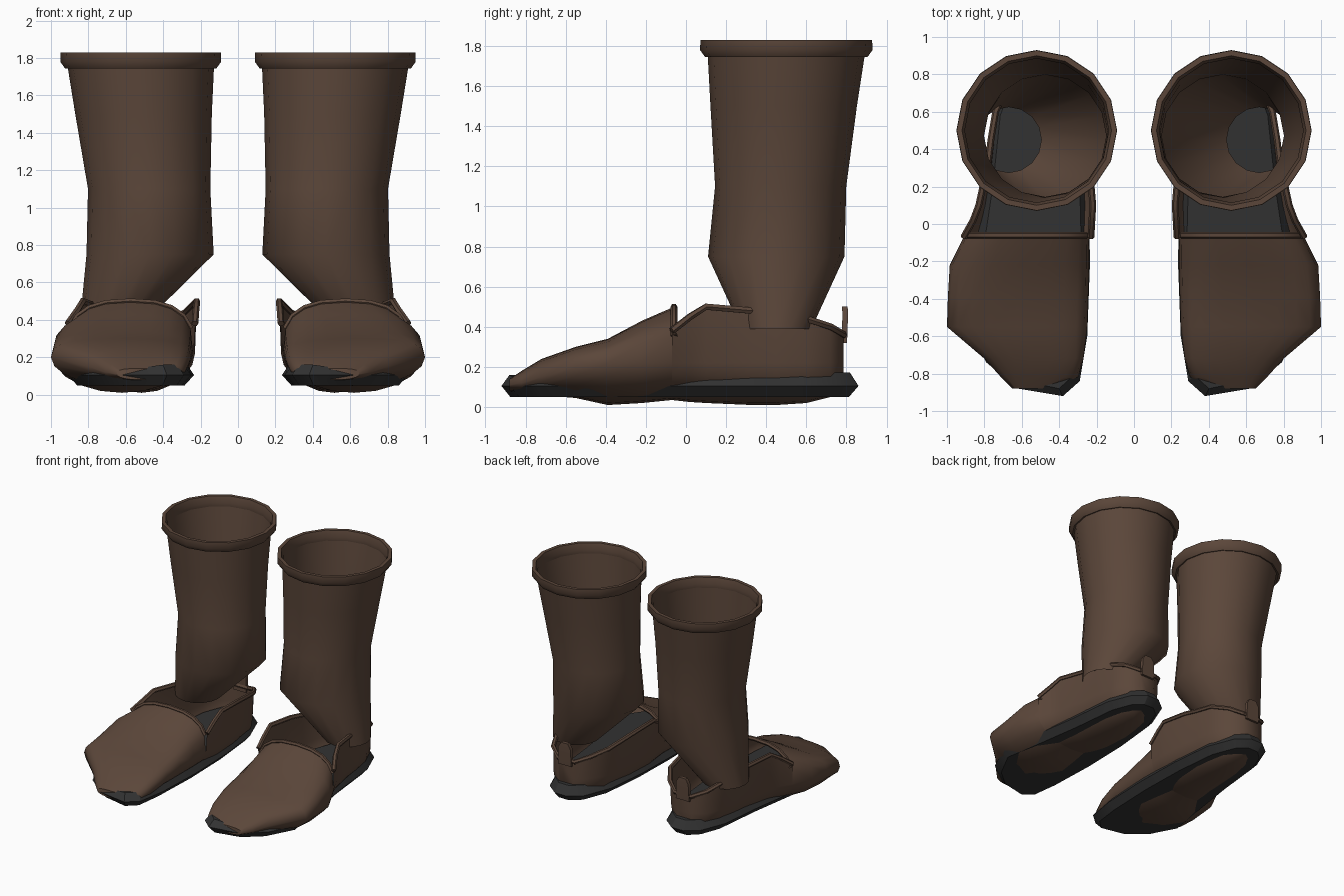
import bpy, bmesh, math
from mathutils import Vector

if "Cube" in bpy.data.objects:
    bpy.data.objects.remove(bpy.data.objects["Cube"])


def material(name, rgb):
    m = bpy.data.materials.new(name)
    m.diffuse_color = (*rgb, 1)
    m.use_nodes = True
    m.node_tree.nodes["Principled BSDF"].inputs["Base Color"].default_value = m.diffuse_color
    return m


BROWN = material("brown leather", (0.105, 0.062, 0.042))
GRAY = material("dark rubber", (0.032, 0.032, 0.032))


def loft(name, rings, mat, closed=True, caps=(), angle=40, wrap=False, flip=False):
    """Skin a list of rings, then mirror the part to the other foot."""
    bm = bmesh.new()
    vs = [[bm.verts.new(p) for p in r] for r in rings]
    n = len(rings[0])
    pairs = list(zip(vs, vs[1:])) + ([(vs[-1], vs[0])] if wrap else [])
    for a, b in pairs:
        for i in range(n if closed else n - 1):
            j = (i + 1) % n
            bm.faces.new((a[i], a[j], b[j], b[i]))
    for k in caps:
        bm.faces.new(vs[k])
    bmesh.ops.recalc_face_normals(bm, faces=bm.faces)
    if flip:
        bmesh.ops.reverse_faces(bm, faces=bm.faces)
    me = bpy.data.meshes.new(name)
    bm.to_mesh(me)
    bm.free()
    me.materials.append(mat)
    ob = bpy.data.objects.new(name, me)
    bpy.context.collection.objects.link(ob)
    bpy.context.view_layer.objects.active = ob
    ob.select_set(True)
    bpy.ops.object.shade_smooth_by_angle(angle=math.radians(angle))
    ob.select_set(False)
    mod = ob.modifiers.new("other foot", 'MIRROR')
    mod.use_mirror_merge = False
    return ob


def circle(cx, cy, r, z, n=16):
    return [(cx + r * math.cos(2 * math.pi * i / n), cy + r * math.sin(2 * math.pi * i / n), z)
            for i in range(n)]


def tube(name, path, r, mat):
    pts = [Vector(p) for p in path]
    rings = []
    for i, p in enumerate(pts):
        d = (pts[min(i + 1, len(pts) - 1)] - pts[max(i - 1, 0)]).normalized()
        side = d.cross(Vector((0, 0, 1))).normalized()
        up = side.cross(d)
        rings.append([p + r * (math.cos(a) * side + math.sin(a) * up)
                      for a in (k * math.pi / 3 for k in range(6))])
    loft(name, rings, mat, caps=(0, -1))


def spow(v, e):
    return math.copysign(abs(v) ** e, v)


# Leg shaft: flared tube that tapers towards the outer ankle
shaft = [(0.67, 0.45, 0.175, 0.39), (0.47, 0.45, 0.34, 0.75), (0.475, 0.472, 0.327, 1.1),
         (0.505, 0.487, 0.365, 1.5), (0.52, 0.5, 0.392, 1.76)]
loft("leg_shaft", [circle(*s) for s in shaft], BROWN, angle=60)

# Thick cuff round the top
cuff = [(0.388, 1.75), (0.405, 1.745), (0.43, 1.78), (0.428, 1.83), (0.40, 1.83), (0.385, 1.78)]
loft("top_cuff", [circle(0.52, 0.5, r, z) for r, z in cuff], BROWN, wrap=True)

# Vamp: closed sections from the toe to the instep
# y, inner x, outer x, widest z, top z, bottom z
vamp = [(-0.88, 0.42, 0.65, 0.11, 0.14, 0.08), (-0.82, 0.30, 0.71, 0.12, 0.18, 0.07),
        (-0.72, 0.27, 0.80, 0.15, 0.24, 0.06), (-0.55, 0.25, 1.0, 0.20, 0.30, 0.045),
        (-0.39, 0.245, 0.995, 0.22, 0.34, 0.01), (-0.22, 0.24, 0.985, 0.22, 0.43, 0.02),
        (-0.07, 0.24, 0.91, 0.22, 0.495, 0.035)]


def vamp_ring(y, xi, xo, zm, zt, zb, n=20):
    ring = []
    for i in range(n):
        a = 2 * math.pi * i / n
        c, s = math.cos(a), math.sin(a)
        x = (xi + xo) / 2 + (xo - xi) / 2 * (spow(c, 0.8) if s > 0 else c)
        z = zm + ((zt - zm) * spow(s, 0.65) if s > 0 else (zm - zb) * s)
        ring.append((x, y, z))
    return ring


vamp_rings = [vamp_ring(*s) for s in vamp]
loft("toe_vamp", vamp_rings, BROWN, caps=(0,), angle=50)

# Quarter: open U sections from the instep back to the heel
# y, inner x, outer x, wall top z, bottom z
quarter = [(-0.07, 0.24, 0.91, 0.38, 0.035), (0.02, 0.235, 0.86, 0.45, 0.025),
           (0.10, 0.23, 0.83, 0.50, 0.02), (0.33, 0.25, 0.78, 0.48, 0.01),
           (0.45, 0.27, 0.765, 0.46, 0.01), (0.60, 0.29, 0.74, 0.44, 0.02),
           (0.72, 0.37, 0.69, 0.40, 0.05), (0.785, 0.46, 0.60, 0.36, 0.08)]


def quarter_ring(y, xi, xo, zt, zb):
    zm = 0.22
    ring = [(xi - 0.01, y, zt)]
    for i in range(11):
        a = math.pi + math.pi * i / 10
        ring.append(((xi + xo) / 2 + (xo - xi) / 2 * math.cos(a), y, zm + (zm - zb) * math.sin(a)))
    return ring + [(xo, y, zt)]


q_rings = [quarter_ring(*s) for s in quarter]
loft("heel_quarter", q_rings, BROWN, closed=False, caps=(-1,), angle=50)

# Rolled trim over the instep and round the collar
tube("instep_trim", [(x, y + 0.01, z + 0.005) for x, y, z in vamp_rings[-1][1:10]], 0.017, BROWN)
collar = [r[0] for r in q_rings] + [r[-1] for r in reversed(q_rings)]
tube("collar_trim", collar, 0.018, BROWN)

# Pull tab at the back of the heel
loft("heel_tab", [[(0.53 - w, y, z), (0.53 + w, y, z), (0.53 + w, y + 0.028, z),
                   (0.53 - w, y + 0.028, z)]
                  for w, y, z in ((0.06, 0.775, 0.32), (0.055, 0.78, 0.46), (0.03, 0.778, 0.50))],
     BROWN, caps=(0, -1))

# Sole: foot outline with a bevelled edge, widest at mid height
outline = [(0.38, -0.92), (0.29, -0.84), (0.25, -0.6), (0.235, -0.2), (0.245, 0.2), (0.28, 0.55),
           (0.37, 0.78), (0.47, 0.86), (0.58, 0.86), (0.68, 0.78), (0.76, 0.58), (0.80, 0.2),
           (0.86, -0.2), (0.91, -0.5), (0.79, -0.74), (0.62, -0.88)]


def sole_ring(inset, z, toe_drop=0.0):
    ring = []
    for x, y in outline:
        d = Vector((0.55 - x, max(-0.6, min(0.6, y)) - y)) + Vector((1e-6, 0))
        d = d.normalized() * inset
        drop = toe_drop * max(0.0, min(1.0, (-y - 0.2) / 0.6)) * (1 if x > 0.42 else 0.3)
        ring.append((x + d.x, y + d.y, z - drop))
    return ring


loft("sole", [sole_ring(0.05, 0.05), sole_ring(0, 0.105), sole_ring(0.045, 0.172, 0.04)],
     GRAY, caps=(0, -1), angle=30)
